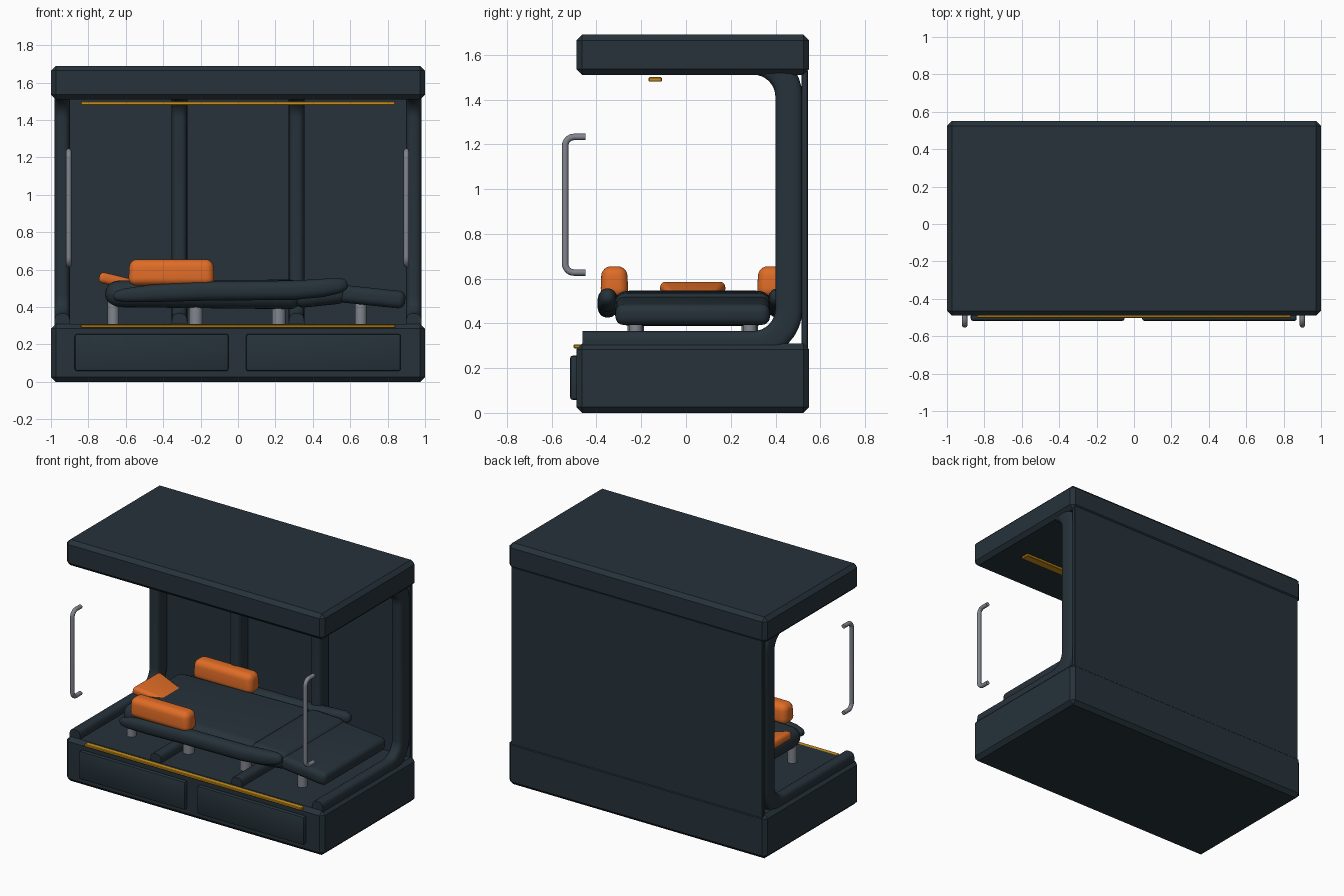
import bpy, bmesh, math
from mathutils import Vector, Matrix

if "Cube" in bpy.data.objects:
    bpy.data.objects.remove(bpy.data.objects["Cube"])


def material(name, rgb):
    m = bpy.data.materials.new(name)
    m.diffuse_color = (*rgb, 1)
    m.use_nodes = True
    m.node_tree.nodes["Principled BSDF"].inputs["Base Color"].default_value = m.diffuse_color
    return m


SLATE = material("dark slate", (0.019, 0.032, 0.042))
ORANGE = material("orange padding", (0.74, 0.15, 0.02))
AMBER = material("amber light", (0.60, 0.28, 0.01))
STEEL = material("grey metal", (0.22, 0.235, 0.27))


def finish(name, bm, mat, angle=35):
    bmesh.ops.recalc_face_normals(bm, faces=bm.faces[:])
    me = bpy.data.meshes.new(name)
    bm.to_mesh(me)
    bm.free()
    ob = bpy.data.objects.new(name, me)
    bpy.context.collection.objects.link(ob)
    me.materials.append(mat)
    bpy.ops.object.select_all(action='DESELECT')
    ob.select_set(True)
    bpy.context.view_layer.objects.active = ob
    bpy.ops.object.shade_smooth_by_angle(angle=math.radians(angle))
    return ob


def box(name, x, y, z, mat, bevel=0.0, segs=1, shape=None, angle=35):
    """Bevelled box from ranges; shape(v) may move the corners first."""
    bm = bmesh.new()
    bmesh.ops.create_cube(bm, size=1)
    for v in bm.verts:
        v.co = Vector([(r[0] + r[1]) / 2 + c * (r[1] - r[0])
                       for r, c in zip((x, y, z), v.co)])
        if shape:
            shape(v.co)
    if bevel:
        bmesh.ops.bevel(bm, geom=bm.edges[:], offset=bevel, segments=segs,
                        profile=0.5, affect='EDGES', clamp_overlap=True)
    return finish(name, bm, mat, angle)


def fillet_path(pts, radius, steps=8):
    """Round the inner corners of a polyline with arcs."""
    pts = [Vector(p) for p in pts]
    out = [pts[0]]
    for a, b, c in zip(pts, pts[1:], pts[2:]):
        u, w = (a - b).normalized(), (c - b).normalized()
        centre = b + (u + w) * radius
        for i in range(steps + 1):
            t = math.pi / 2 * i / steps
            out.append(centre - w * radius * math.cos(t) - u * radius * math.sin(t))
    return out + [pts[-1]]


def sweep(name, path, a, b, mat, n=20, power=1.0, radii=None):
    """Sweep a rounded section (half width a across, b in depth) along a path."""
    bm = bmesh.new()
    rings = []
    side = Vector((1, 0, 0)) if abs(path[-1].x - path[0].x) < 1e-4 else Vector((0, 1, 0))
    for i, p in enumerate(path):
        t = (path[min(i + 1, len(path) - 1)] - path[max(i - 1, 0)]).normalized()
        nrm = t.cross(side).normalized()
        k = radii[i] if radii else 1
        ring = []
        for j in range(n):
            g = 2 * math.pi * (j + 0.5) / n
            c, s = math.cos(g), math.sin(g)
            c = math.copysign(abs(c) ** power, c)
            s = math.copysign(abs(s) ** power, s)
            ring.append(bm.verts.new(p + side * (a * k * c) + nrm * (b * k * s)))
        rings.append(ring)
    for r, q in zip(rings, rings[1:]):
        for j in range(n):
            bm.faces.new((r[j], r[(j + 1) % n], q[(j + 1) % n], q[j]))
    bm.faces.new(rings[0])
    bm.faces.new(rings[-1])
    return finish(name, bm, mat, 45)


# Housing: base, roof and rear wall
box("base", (-1, 1), (-0.49, 0.55), (0, 0.31), SLATE, 0.026, 1, angle=20)
box("roof", (-1, 1), (-0.49, 0.55), (1.51, 1.69), SLATE, 0.026, 1, angle=20)
box("rear_panel", (-0.975, 0.975), (0.515, 0.545), (0.28, 1.53), SLATE, 0.004)

# C-shaped ribs wrapping floor, wall and ceiling
for i, x in enumerate((-0.94, -0.313, 0.313, 0.94)):
    path = fillet_path([(x, -0.463, 0.305), (x, 0.46, 0.305),
                        (x, 0.46, 1.572), (x, -0.463, 1.572)], 0.16)
    sweep(f"frame_rib_{i + 1}", path, 0.042, 0.061, SLATE, 24, 0.65)

# Drawer fronts
for side, x in (("left", (-0.873, -0.05)), ("right", (0.043, 0.87))):
    box(f"drawer_front_{side}", x, (-0.518, -0.48), (0.058, 0.256), SLATE, 0.012, 2)

# Light strips
box("ceiling_light_strip", (-0.84, 0.84), (-0.167, -0.107), (1.48, 1.5), AMBER, 0.004)
box("base_light_strip", (-0.84, 0.84), (-0.502, -0.46), (0.288, 0.306), AMBER, 0.004)

# Grab handles
for side, x in (("left", -0.905), ("right", 0.9)):
    path = fillet_path([(x, -0.45, 0.627), (x, -0.54, 0.627),
                        (x, -0.54, 1.233), (x, -0.45, 1.233)], 0.04)
    sweep(f"grab_handle_{side}", path, 0.0145, 0.0145, STEEL, 14)

# Bed sections
YC = 0.03


def back_shape(c):
    if c.x < 0:
        c.y = YC + (c.y - YC) * 0.94
        c.z += 0.012 if c.z < 0.45 else -0.006


def seat_shape(c):
    if c.x > 0.5:
        c.z += 0.03 if c.z < 0.45 else -0.012


box("bed_backrest", (-0.71, 0.345), (YC - 0.35, YC + 0.35), (0.388, 0.547),
    SLATE, 0.072, 6, back_shape, 60)
box("bed_seat", (0.3, 0.59), (YC - 0.35, YC + 0.35), (0.392, 0.547),
    SLATE, 0.055, 6, seat_shape, 60)
foot = box("bed_footrest", (-0.18, 0.18), (-0.345, 0.345), (-0.047, 0.047),
           SLATE, 0.036, 5, angle=60)
foot.data.transform(Matrix.Translation((0.715, YC, 0.455))
                    @ Matrix.Rotation(math.radians(6), 4, 'Y'))

# Side bolsters, side cushions and support posts, mirrored about the bed centre
for side, s in (("front", -1), ("rear", 1)):
    yb = YC + s * 0.38
    pts = [(-0.665, 0.458, 0.25), (-0.65, 0.459, 0.5), (-0.6, 0.463, 0.72),
           (-0.45, 0.474, 0.92), (-0.2, 0.485, 1), (0.3, 0.49, 1),
           (0.45, 0.502, 0.95), (0.54, 0.515, 0.8), (0.575, 0.522, 0.55),
           (0.585, 0.524, 0.25)]
    sweep(f"side_bolster_{side}", [Vector((p[0], yb, p[1])) for p in pts],
          0.047, 0.052, SLATE, 20, 0.85, [p[2] for p in pts])

    yc = YC + s * 0.35

    def cushion_shape(c, yc=yc):
        if c.z > 0.6:
            c.x = -0.357 + (c.x + 0.357) * 0.97
            c.y = yc + (c.y - yc) * 0.9

    box(f"side_cushion_{side}", (-0.587, -0.125), (yc - 0.063, yc + 0.063),
        (0.515, 0.655), ORANGE, 0.042, 6, cushion_shape, 60)

    for i, (x, r) in enumerate(((-0.667, 0.031), (-0.225, 0.037),
                                (0.218, 0.037), (0.657, 0.031))):
        sweep(f"bed_post_{side}_{i + 1}",
              [Vector((x, YC + s * 0.255, 0.29)), Vector((x, YC + s * 0.255, 0.43))],
              r, r, STEEL, 20)


# Head pillow, narrower toward the bed and tilted up at the head end
def pillow_shape(c):
    if c.x > 0:
        c.y *= 0.68
        c.z *= 0.9


pillow = box("head_pillow", (-0.115, 0.115), (-0.15, 0.15), (-0.03, 0.03),
             ORANGE, 0.024, 5, pillow_shape, 60)
pillow.data.transform(Matrix.Translation((-0.63, YC, 0.535))
                      @ Matrix.Rotation(math.radians(13), 4, 'Y'))
